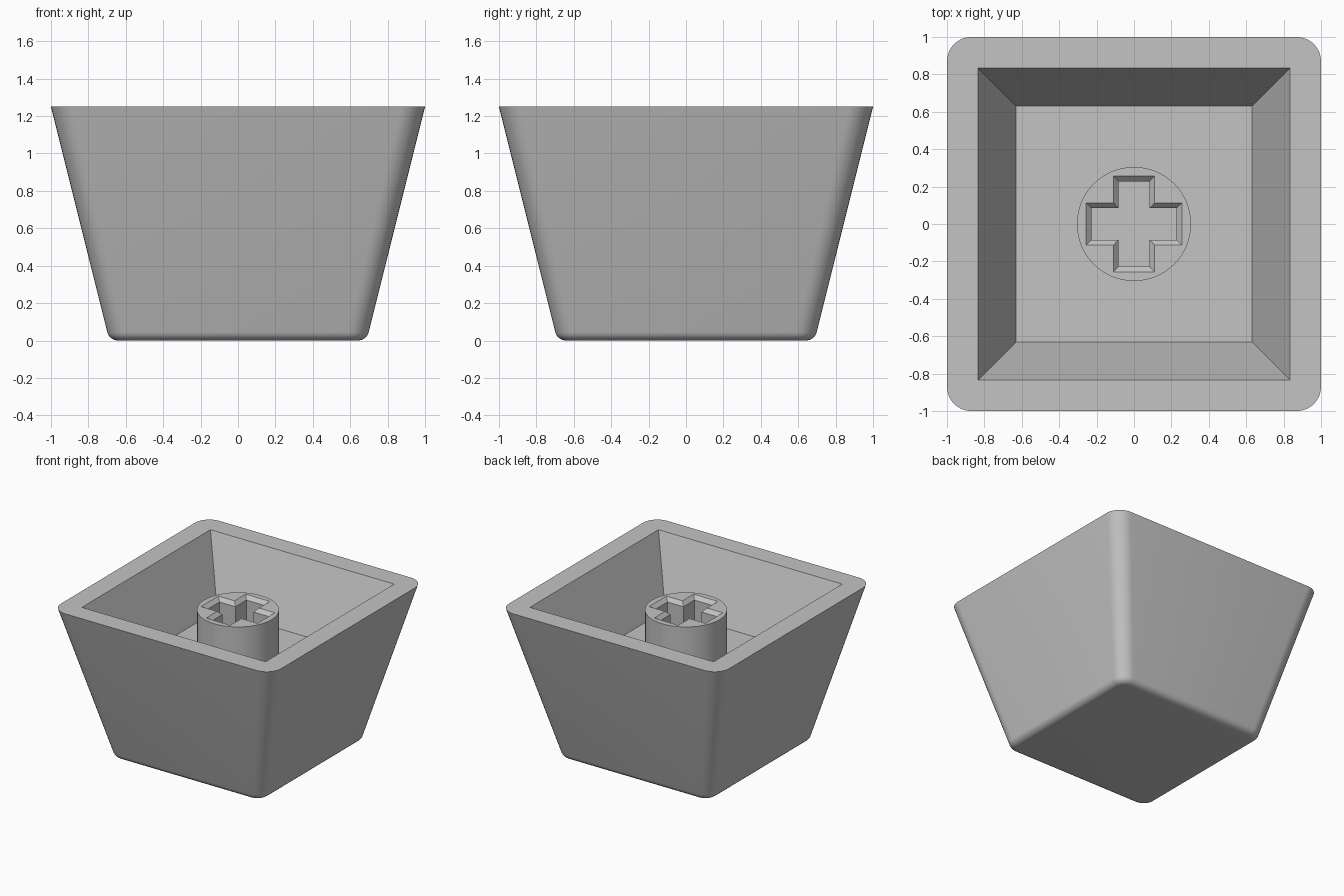
import bpy, bmesh, math

if "Cube" in bpy.data.objects:
    bpy.data.objects.remove(bpy.data.objects["Cube"])

grey = bpy.data.materials.new("light_grey")
grey.diffuse_color = (0.55, 0.55, 0.55, 1)
grey.use_nodes = True
grey.node_tree.nodes["Principled BSDF"].inputs["Base Color"].default_value = grey.diffuse_color

TOP, FLOOR, STEM_TOP = 1.25, 0.72, 1.135
STEPS = 8  # segments per rounded corner


def rounded_square(bm, half, radius, z):
    """Closed loop of vertices around a square with rounded corners."""
    c = half - radius
    loop = []
    for q, (sx, sy) in enumerate([(1, 1), (-1, 1), (-1, -1), (1, -1)]):
        for i in range(STEPS + 1):
            a = math.radians(90 * (q + i / STEPS))
            loop.append(bm.verts.new((sx * c + radius * math.cos(a),
                                      sy * c + radius * math.sin(a), z)))
    return loop


def bridge(bm, a, b):
    n = len(a)
    for i in range(n):
        j = (i + 1) % n
        bm.faces.new((a[i], a[j], b[j], b[i]))


def finish(bm, name):
    bmesh.ops.recalc_face_normals(bm, faces=bm.faces)
    mesh = bpy.data.meshes.new(name)
    bm.to_mesh(mesh)
    bm.free()
    mesh.materials.append(grey)
    obj = bpy.data.objects.new(name, mesh)
    bpy.context.collection.objects.link(obj)
    bpy.ops.object.select_all(action='DESELECT')
    obj.select_set(True)
    bpy.context.view_layer.objects.active = obj
    bpy.ops.object.shade_smooth_by_angle(angle=math.radians(25))


# Cap shell: filleted base, tapered walls, flat rim, sharp-cornered cavity
bm = bmesh.new()
rings = []
fillet, centre, corner = 0.06, 0.641, 0.59
for i in range(9):
    a = math.radians(-90 + 76 * i / 8)
    half = centre + fillet * math.cos(a)
    rings.append((half, half - corner, fillet + fillet * math.sin(a)))
rings += [(1.0, 0.13, TOP), (0.835, 0, TOP), (0.63, 0, FLOOR)]
loops = [rounded_square(bm, *r) for r in rings]
for a, b in zip(loops, loops[1:]):
    bridge(bm, a, b)
bm.faces.new(loops[0])
bm.faces.new(loops[-1])
bmesh.ops.remove_doubles(bm, verts=bm.verts, dist=1e-5)
finish(bm, "cap_shell")


# Stem: round post with a chamfered cross-shaped socket
def circle(bm, z, r=0.305, n=64):
    return [bm.verts.new((r * math.cos(2 * math.pi * i / n),
                          r * math.sin(2 * math.pi * i / n), z)) for i in range(n)]


def cross(bm, length, wx, wy, z):
    quarter = [(length, wy), (wx, wy), (wx, length)]
    pts = quarter + [(-x, y) for x, y in reversed(quarter)]
    pts += [(-x, -y) for x, y in pts]
    return [bm.verts.new((x, y, z)) for x, y in pts]


bm = bmesh.new()
foot, lip = circle(bm, FLOOR), circle(bm, STEM_TOP)
bridge(bm, foot, lip)
mouth = cross(bm, 0.257, 0.11, 0.113, STEM_TOP)
throat = cross(bm, 0.227, 0.083, 0.085, STEM_TOP - 0.03)
base = cross(bm, 0.227, 0.083, 0.085, FLOOR)
bridge(bm, mouth, throat)
bridge(bm, throat, base)
edges = [bm.edges.get((l[i - 1], l[i])) for l in (lip, mouth) for i in range(len(l))]
bmesh.ops.triangle_fill(bm, edges=edges, use_beauty=True)
finish(bm, "stem")
